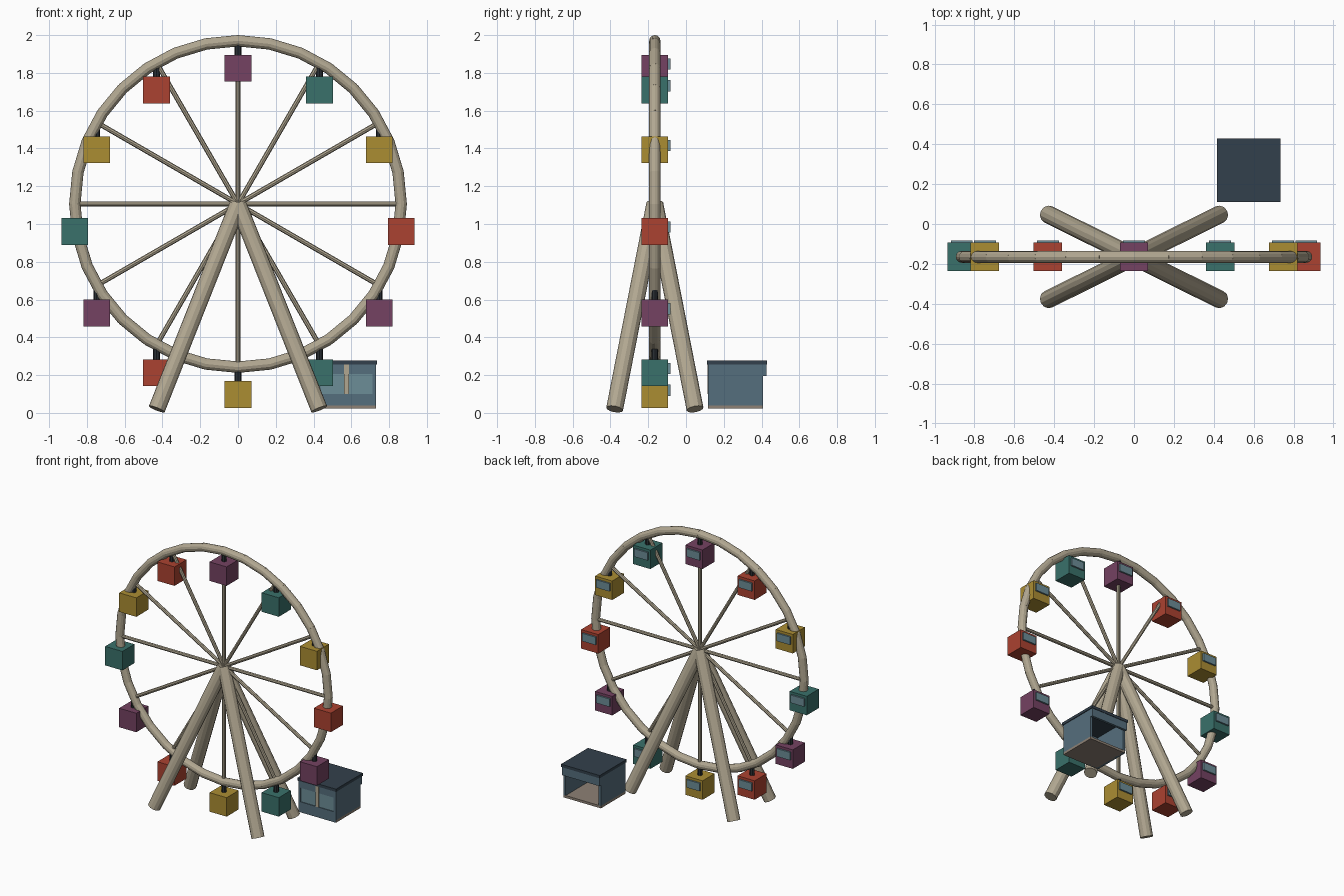
import bpy, math
from mathutils import Vector

if "Cube" in bpy.data.objects:
    bpy.data.objects.remove(bpy.data.objects["Cube"])

def mat(name, hexcol):
    m = bpy.data.materials.new(name)
    rgb = [int(hexcol[i:i + 2], 16) / 255 for i in (0, 2, 4)]
    m.diffuse_color = [c ** 2.2 for c in rgb] + [1]
    m.use_nodes = True
    m.node_tree.nodes["Principled BSDF"].inputs["Base Color"].default_value = m.diffuse_color
    return m

BEIGE = mat("cream_steel", "B0A690")
DARK = mat("dark_metal", "2E3338")
GLASS = mat("glass", "6C8C96")
WALL = mat("booth_blue", "566E7C")
ROOF = mat("roof_slate", "36424D")
FLOOR = mat("floor_tan", "8C8074")
CABIN = [mat("red", "AA4434"), mat("gold", "AA8C36"),
         mat("teal", "3C706A"), mat("plum", "744462")]

def box(name, lo, hi, m):
    lo, hi = Vector(lo), Vector(hi)
    bpy.ops.mesh.primitive_cube_add(size=1, location=(lo + hi) / 2)
    o = bpy.context.object
    o.name = name
    o.scale = hi - lo
    o.data.materials.append(m)
    return o

def rod(name, a, b, r, m, sides=12):
    a, b = Vector(a), Vector(b)
    bpy.ops.mesh.primitive_cylinder_add(vertices=sides, radius=r, depth=(b - a).length,
                                        location=(a + b) / 2)
    o = bpy.context.object
    o.name = name
    o.rotation_euler = (b - a).to_track_quat('Z', 'Y').to_euler()
    o.data.materials.append(m)
    return o

Y, Z, R = -0.165, 1.106, 0.864

def on_wheel(angle, r=R):
    return Vector((r * math.cos(angle), Y, Z + r * math.sin(angle)))

# rim made of straight tube segments
N = 32
for i in range(N):
    a, b = on_wheel(math.tau * i / N), on_wheel(math.tau * (i + 1) / N)
    ext = (b - a) * 0.015
    rod("rim_segment", a - ext, b + ext, 0.03, BEIGE)

# spokes, hangers and cabins with a rear window
for i in range(12):
    ang = math.tau * i / 12
    p = on_wheel(ang)
    rod("spoke", (0, Y, Z), p, 0.013, BEIGE, 8)
    c = p - Vector((0, 0, 0.145))
    rod("hanger", p, c + Vector((0, 0, 0.06)), 0.018, DARK, 8)
    h = Vector((0.071, 0.071, 0.071))
    box("cabin", c - h, c + h, CABIN[i % 4])
    box("cabin_window", c + Vector((-0.055, 0.06, -0.007)), c + Vector((0.055, 0.083, 0.052)), GLASS)

# four splayed legs
for sx in (-1, 1):
    for sy in (-1, 1):
        rod("support_leg", (sx * 0.43, Y + sy * 0.213, 0.02), (0, Y, Z), 0.045, BEIGE)

# ticket booth: open at the back, glazed at the front
x0, x1, y0, y1 = 0.42, 0.73, 0.116, 0.407
t = 0.018
box("booth_floor", (x0, y0, 0.022), (x1, y1, 0.04), FLOOR)
box("booth_left_wall", (x0, y0, 0.022), (x0 + t, y1, 0.258), WALL)
box("booth_right_wall", (x1 - t, y0, 0.022), (x1, y1, 0.258), WALL)
box("booth_front_lower_wall", (x0 + t, y0, 0.022), (x1 - t, y0 + t, 0.1), WALL)
box("booth_front_header", (x0 + t, y0, 0.205), (x1 - t, y0 + t, 0.258), WALL)
box("booth_front_post", (0.562, y0 - 0.003, 0.1), (0.588, y0 + t, 0.258), BEIGE)
for a, b in ((x0 + t, 0.562), (0.588, x1 - t)):
    box("booth_window", (a, y0 + 0.005, 0.1), (b, y0 + 0.012, 0.205), GLASS)
box("booth_fascia", (x0, y1, 0.195), (x1, y1 + 0.018, 0.258), WALL)
box("booth_roof", (0.415, 0.11, 0.256), (0.735, 0.428, 0.277), ROOF)
